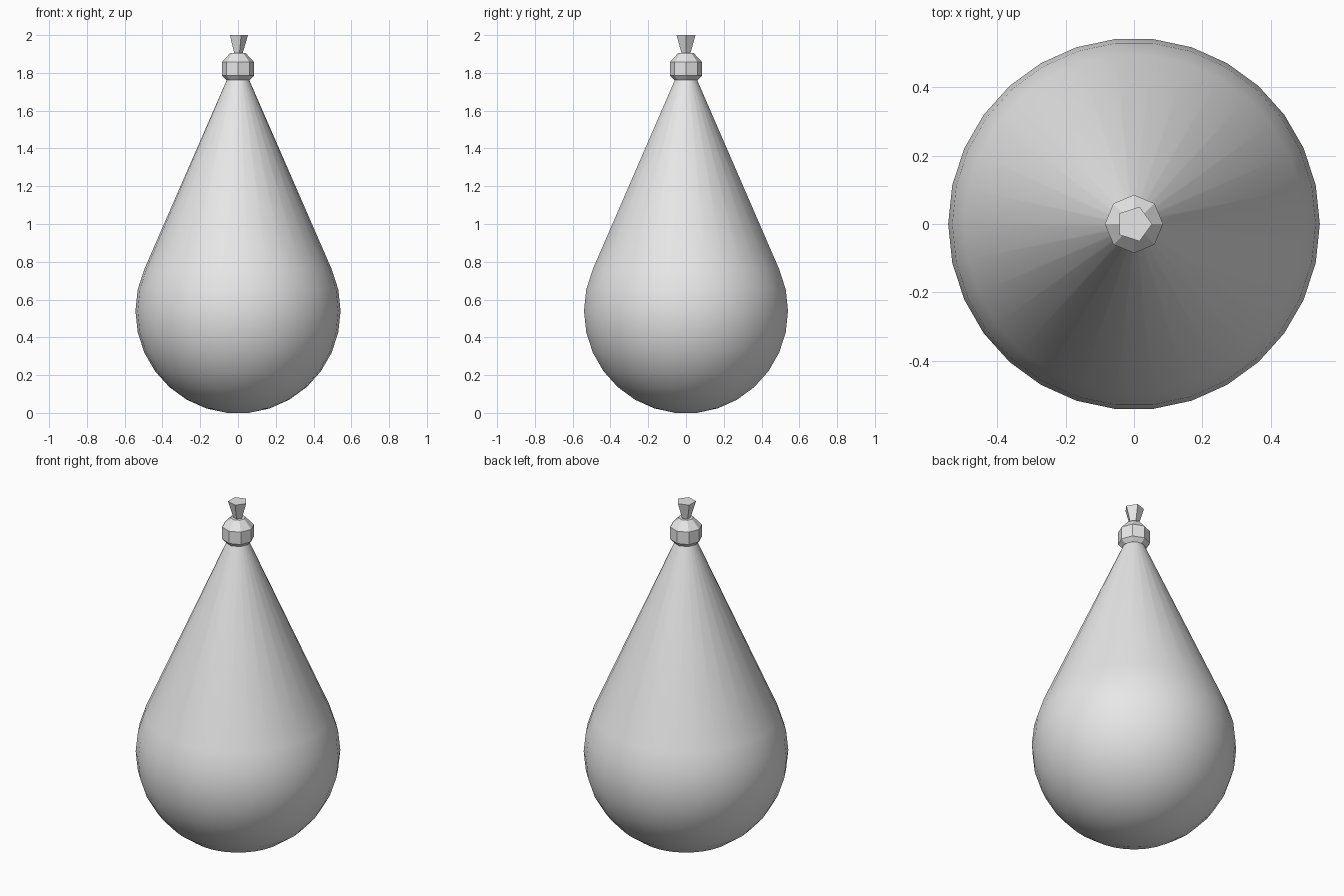
import bpy, math

# Remove the default cube only
cube = bpy.data.objects.get("Cube")
if cube:
    bpy.data.objects.remove(cube, do_unlink=True)

grey = bpy.data.materials.new("plain_grey")
grey.use_nodes = True
colour = (0.8, 0.8, 0.8, 1)
grey.diffuse_color = colour
grey.node_tree.nodes["Principled BSDF"].inputs["Base Color"].default_value = colour


def lathe(name, profile, sides):
    """Turn (radius, height) pairs about z, closing both ends with flat caps."""
    verts = [(r * math.cos(i * math.tau / sides), r * math.sin(i * math.tau / sides), z)
             for r, z in profile for i in range(sides)]
    faces = []
    for ring in range(len(profile) - 1):
        a = ring * sides
        for i in range(sides):
            j = (i + 1) % sides
            faces.append((a + i, a + j, a + sides + j, a + sides + i))
    faces.append(tuple(reversed(range(sides))))
    faces.append(tuple(range(len(verts) - sides, len(verts))))
    mesh = bpy.data.meshes.new(name)
    mesh.from_pydata(verts, [], faces)
    mesh.materials.append(grey)
    obj = bpy.data.objects.new(name, mesh)
    bpy.context.collection.objects.link(obj)
    return obj


# Teardrop bag: round bottom running into a straight cone
R, centre = 0.543, 0.54
profile = [(R * math.cos(math.radians(a)), centre + R * math.sin(math.radians(a)))
           for a in range(-84, 25, 12)]
profile.append((0.043, 1.80))
bag = lathe("teardrop_bag", profile, 30)
bpy.ops.object.select_all(action="DESELECT")
bag.select_set(True)
bpy.context.view_layer.objects.active = bag
bpy.ops.object.shade_smooth_by_angle(angle=math.radians(30))

# Faceted knot around the neck
lathe("knot", [(0.063, 1.762), (0.085, 1.785), (0.085, 1.857), (0.04, 1.906)], 8)

# Flared stub on top
lathe("flared_stub", [(0.022, 1.895), (0.053, 2.0)], 5)
